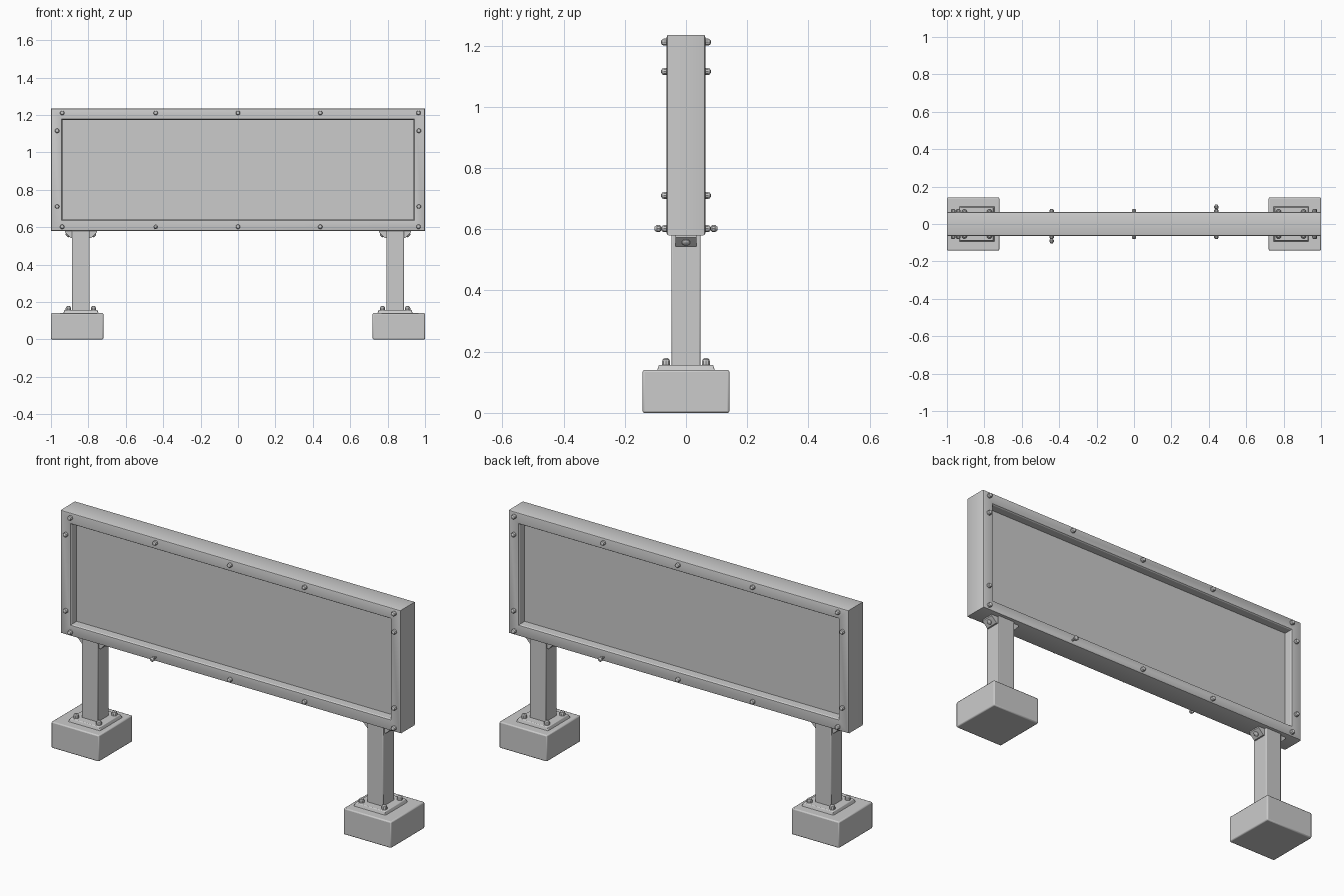
import bpy, bmesh
from math import pi
from mathutils import Matrix, Vector

if "Cube" in bpy.data.objects:
    bpy.data.objects.remove(bpy.data.objects["Cube"])


def finish(name, bm, bevel=0.0, segments=2):
    bmesh.ops.recalc_face_normals(bm, faces=bm.faces)
    mesh = bpy.data.meshes.new(name)
    bm.to_mesh(mesh)
    bm.free()
    ob = bpy.data.objects.new(name, mesh)
    bpy.context.collection.objects.link(ob)
    bpy.ops.object.select_all(action='DESELECT')
    ob.select_set(True)
    bpy.context.view_layer.objects.active = ob
    bpy.ops.object.shade_smooth_by_angle(angle=pi / 6)
    if bevel:
        mod = ob.modifiers.new("Bevel", 'BEVEL')
        mod.width, mod.segments = bevel, segments
    return ob


def box(name, x, y, z, bevel=0.0):
    bm = bmesh.new()
    lo, hi = Vector((x[0], y[0], z[0])), Vector((x[1], y[1], z[1]))
    bmesh.ops.create_cube(bm, size=1, matrix=Matrix.Translation((lo + hi) / 2)
                          @ Matrix.Diagonal((*(hi - lo), 1)))
    return finish(name, bm, bevel)


HEAD = [(1, -0.1), (1, 0.5), (0.8, 0.82), (0.4, 1)]
LOOSE = [(0.45, -0.1), (0.45, 0.45), (1, 0.55), (1, 0.8), (0.5, 1)]


def bolt(name, base, axis, radius, height, profile=HEAD):
    """Bolt turned from a profile, standing on base and pointing along axis."""
    bm = bmesh.new()
    rot = Vector((0, 0, 1)).rotation_difference(Vector(axis)).to_matrix().to_4x4()
    verts = [bm.verts.new((r * radius, 0, h * height)) for r, h in profile]
    edges = [bm.edges.new(p) for p in zip(verts, verts[1:])]
    bmesh.ops.spin(bm, geom=verts + edges, cent=(0, 0, 0), axis=(0, 0, 1),
                   angle=2 * pi, steps=10)
    bmesh.ops.remove_doubles(bm, verts=bm.verts, dist=1e-5)
    bmesh.ops.holes_fill(bm, edges=[e for e in bm.edges if e.is_boundary])
    bm.transform(Matrix.Translation(base) @ rot)
    return finish(name, bm)


# Sign frame: a mitred profile (inset, depth) carried round a rectangle
X, Z0, Z1 = 1.0, 0.58, 1.235
half = [(0, 0.056), (0.002, 0.061), (0.007, 0.063), (0.050, 0.063),
        (0.057, 0.061), (0.061, 0.055), (0.062, 0.012)]
profile = [(i, -d) for i, d in half] + [(i, d) for i, d in reversed(half)]
bm = bmesh.new()
rings = []
for i, y in profile:
    corners = [(-X + i, Z0 + i), (X - i, Z0 + i), (X - i, Z1 - i), (-X + i, Z1 - i)]
    rings.append([bm.verts.new((x, y, z)) for x, z in corners])
for a, b in zip(rings, rings[1:] + rings[:1]):
    for k in range(4):
        bm.faces.new((a[k], a[(k + 1) % 4], b[(k + 1) % 4], b[k]))
finish("sign_frame", bm)

# Deeply recessed display panel, visible on both faces
box("display_panel", (-0.945, 0.945), (-0.016, 0.016), (0.635, 1.18))

# Frame bolts, front and back; two bottom bolts have worked loose
spots = [(x, z) for z in (0.602, 1.211) for x in (-0.94, -0.44, 0, 0.44, 0.965)]
spots += [(x, z) for z in (0.71, 1.115) for x in (-0.967, 0.967)]
for side, face in ((-1, "front"), (1, "back")):
    for x, z in spots:
        loose = x == 0.44 * side and z < 0.65
        bolt(face + "_frame_bolt", (x, 0.063 * side, z), (0, side, 0), 0.012,
             0.04 if loose else 0.018, LOOSE if loose else HEAD)

for side, label in ((-1, "left"), (1, "right")):
    cx = 0.84 * side
    # Concrete footing and post
    bx = 0.86 * side
    box(label + "_footing", (bx - 0.14, bx + 0.14), (-0.142, 0.142), (0, 0.14), 0.006)
    box(label + "_post", (cx - 0.047, cx + 0.047), (-0.047, 0.047), (0.14, 0.59), 0.004)

    # Base plate with tapered edge and four bolts
    plate = bmesh.new()
    bmesh.ops.create_cone(plate, cap_ends=True, segments=4, radius1=0.095 * 2 ** 0.5,
                          radius2=0.088 * 2 ** 0.5, depth=0.02,
                          matrix=Matrix.Translation((cx, 0, 0.147)) @ Matrix.Rotation(pi / 4, 4, 'Z'))
    finish(label + "_base_plate", plate, 0.003)
    for dx in (-0.067, 0.067):
        for y in (-0.065, 0.065):
            bolt(label + "_base_bolt", (cx + dx, y, 0.155), (0, 0, 1), 0.014, 0.024)

    # Triangular brackets under the frame, each with a slanted bolt
    for s in (-1, 1):
        bm = bmesh.new()
        tri = [(cx + s * 0.044, 0.582), (cx + s * 0.085, 0.582),
               (cx + s * 0.085, 0.573), (cx + s * 0.055, 0.543), (cx + s * 0.044, 0.543)]
        face = bm.faces.new([bm.verts.new((x, -0.035, z)) for x, z in tri])
        new = bmesh.ops.extrude_face_region(bm, geom=[face])["geom"]
        bmesh.ops.translate(bm, vec=(0, 0.07, 0),
                            verts=[v for v in new if isinstance(v, bmesh.types.BMVert)])
        finish(label + "_bracket", bm)
        bolt(label + "_bracket_bolt", (cx + s * 0.07, 0, 0.558), (s, 0, -1), 0.013, 0.008)
